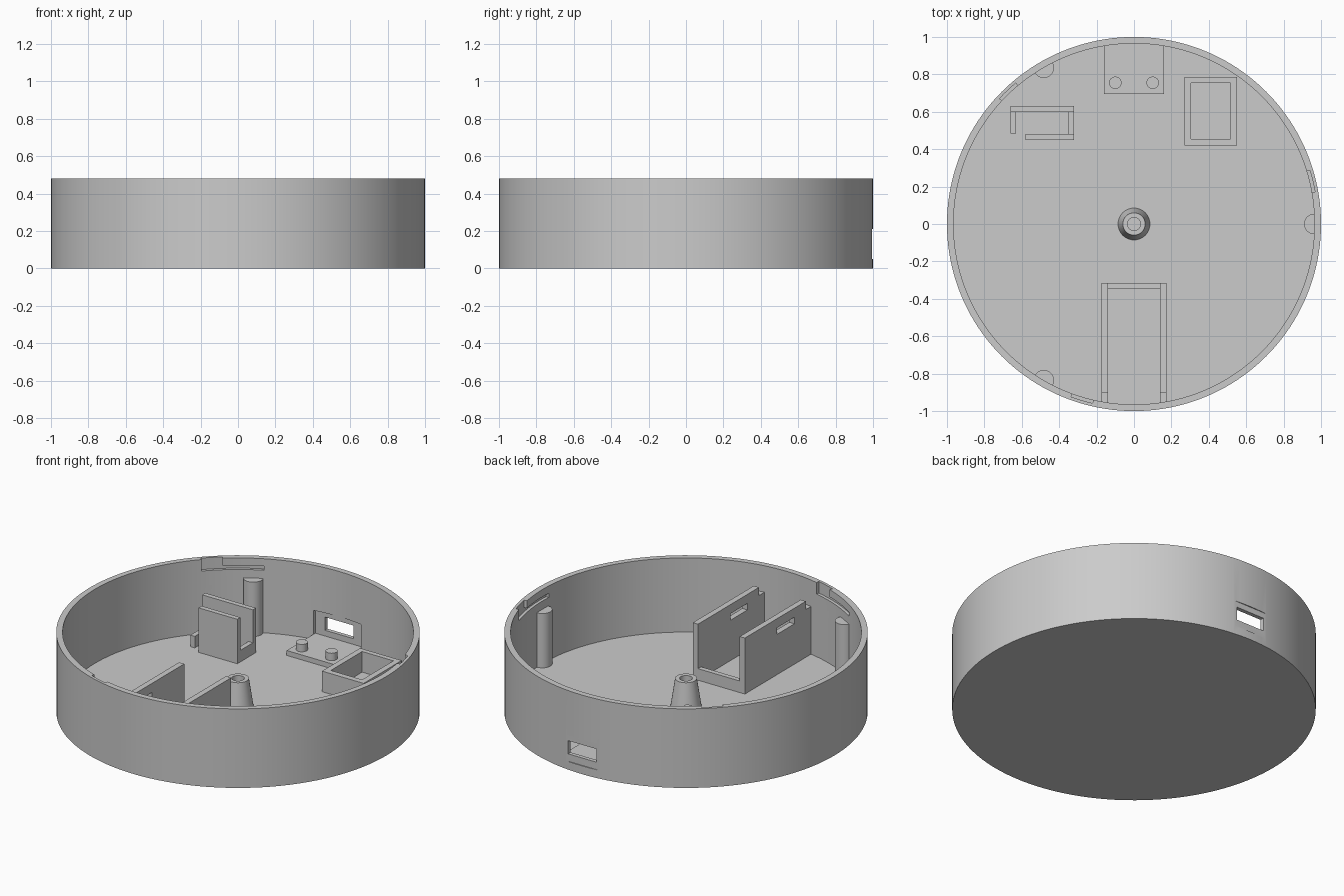
import bpy, bmesh
from math import sin, cos, radians, pi, hypot

cube = bpy.data.objects.get("Cube")
if cube:
    bpy.data.objects.remove(cube)

grey = bpy.data.materials.new("light_grey_plastic")
grey.use_nodes = True
COLOUR = (0.6, 0.6, 0.6, 1)
grey.diffuse_color = COLOUR
grey.node_tree.nodes["Principled BSDF"].inputs["Base Color"].default_value = COLOUR

FLOOR, RIM, INNER = 0.03, 0.48, 0.965
SUNK = 0.02  # parts start slightly inside the floor


def finish(name, bm):
    bmesh.ops.recalc_face_normals(bm, faces=bm.faces)
    mesh = bpy.data.meshes.new(name)
    bm.to_mesh(mesh)
    bm.free()
    mesh.materials.append(grey)
    obj = bpy.data.objects.new(name, mesh)
    bpy.context.scene.collection.objects.link(obj)
    return obj


def prism(name, outline, z0, z1):
    """Extrude a flat outline from z0 up to z1."""
    bm = bmesh.new()
    base = bm.faces.new([bm.verts.new((x, y, z0)) for x, y in outline])
    top = bmesh.ops.extrude_face_region(bm, geom=[base], use_keep_orig=True)["geom"]
    for v in top:
        if isinstance(v, bmesh.types.BMVert):
            v.co.z = z1
    return finish(name, bm)


def box(name, x0, x1, y0, y1, z0, z1):
    return prism(name, [(x0, y0), (x1, y0), (x1, y1), (x0, y1)], z0, z1)


def arc(r, a0, a1, n):
    steps = [radians(a0 + (a1 - a0) * i / n) for i in range(n + 1)]
    return [(r * cos(a), r * sin(a)) for a in steps]


def lathe(name, profile, segments):
    """Revolve an (r, z) profile about z and close both ends."""
    bm = bmesh.new()
    rings = []
    for r, z in profile:
        angles = [2 * pi * i / segments for i in range(segments)]
        rings.append([bm.verts.new((r * cos(a), r * sin(a), z)) for a in angles])
    for low, high in zip(rings, rings[1:]):
        for i in range(segments):
            j = (i + 1) % segments
            bm.faces.new((low[i], low[j], high[j], high[i]))
    bm.faces.new(rings[0])
    bm.faces.new(rings[-1])
    return finish(name, bm)


def cut(obj, cutters):
    """Subtract the cutters, then remove them."""
    for c in cutters:
        c.hide_render = True
        mod = obj.modifiers.new("cut", 'BOOLEAN')
        mod.operation, mod.solver, mod.object = 'DIFFERENCE', 'EXACT', c
    bpy.context.view_layer.update()
    graph = bpy.context.evaluated_depsgraph_get()
    mesh = bpy.data.meshes.new_from_object(obj.evaluated_get(graph))
    obj.modifiers.clear()
    obj.data = mesh
    for c in cutters:
        bpy.data.objects.remove(c)


# Round shell with a floor
shell = lathe("round_shell", [(1, 0), (1, RIM), (INNER, RIM), (INNER, FLOOR)], 160)

# Connector port: inner pocket, outer flat and through opening
cutters = [
    box("port_pocket", -0.16, 0.16, 0.85, 0.97, 0.06, 0.205),
    box("port_flat", -0.2, 0.2, 0.994, 1.1, 0.05, 0.21),
    box("port_opening", -0.095, 0.095, 0.9, 1.1, 0.095, 0.175),
]
# Twist-lock grooves in the rim: an entry notch and a sideways slot
for turn in (0, 120, 240):
    for start, z0, z1 in ((10, 0.41, 0.6), (-3.5, 0.41, 0.435)):
        outline = arc(0.983, turn + start, turn + 17, 10) + arc(0.93, turn + 17, turn + start, 10)
        cutters.append(prism("lock_groove", outline, z0, z1))
cut(shell, cutters)

# Three screw pillars merged into the wall
for n, turn in enumerate((0, 120, 240)):
    outline = []
    cx, cy = INNER * cos(radians(turn)), INNER * sin(radians(turn))
    for px, py in arc(0.055, turn + 80, turn + 280, 24):
        x, y = cx + px, cy + py
        k = min(1, 0.98 / hypot(x, y))
        outline.append((x * k, y * k))
    prism(f"wall_pillar_{n + 1}", outline, SUNK, 0.36)

# Tapered centre post with a blind hole
lathe("centre_post", [(0.087, SUNK), (0.06, 0.2), (0.035, 0.2), (0.035, 0.04)], 48)

# Raised connector platform with two locating pins
box("port_platform", -0.16, 0.16, 0.695, 0.97, SUNK, 0.06)
for side, x in (("right", -0.1), ("left", 0.1)):
    pin = [(x + px, 0.755 + py) for px, py in arc(0.033, 0, 350, 35)]
    prism(f"{side}_platform_pin", pin, 0.05, 0.105)

# Open square tray
tray = box("square_tray", 0.27, 0.55, 0.42, 0.785, SUNK, 0.155)
cut(tray, [box("tray_inside", 0.305, 0.515, 0.455, 0.755, FLOOR, 0.3)])

# Upright board holder: two tall walls joined by low ones
box("holder_back_wall", -0.66, -0.32, 0.6, 0.63, SUNK, 0.3)
box("holder_front_wall", -0.58, -0.32, 0.45, 0.48, SUNK, 0.3)
box("holder_low_side", -0.35, -0.32, 0.47, 0.61, SUNK, 0.1)
box("holder_low_stub", -0.66, -0.63, 0.485, 0.61, SUNK, 0.1)

# Battery bay: slotted side walls, stepped at the shell, and a low end wall
for side, x0, x1 in (("right", -0.175, -0.14), ("left", 0.14, 0.175)):
    wall = box(f"{side}_battery_wall", x0, x1, -0.96, -0.315, SUNK, 0.37)
    cut(wall, [
        box("strap_slot", x0 - 0.1, x1 + 0.1, -0.79, -0.625, 0.275, 0.315),
        box("wall_step", x0 - 0.1, x1 + 0.1, -1.1, -0.9, 0.32, 0.5),
    ])
box("battery_end_wall", -0.15, 0.15, -0.345, -0.315, SUNK, 0.1)

# Smooth the round surfaces, keep edges crisp
bpy.ops.object.select_all(action='DESELECT')
for obj in bpy.context.scene.objects:
    if obj.type == 'MESH':
        obj.select_set(True)
        bpy.context.view_layer.objects.active = obj
bpy.ops.object.shade_smooth_by_angle(angle=radians(30))
